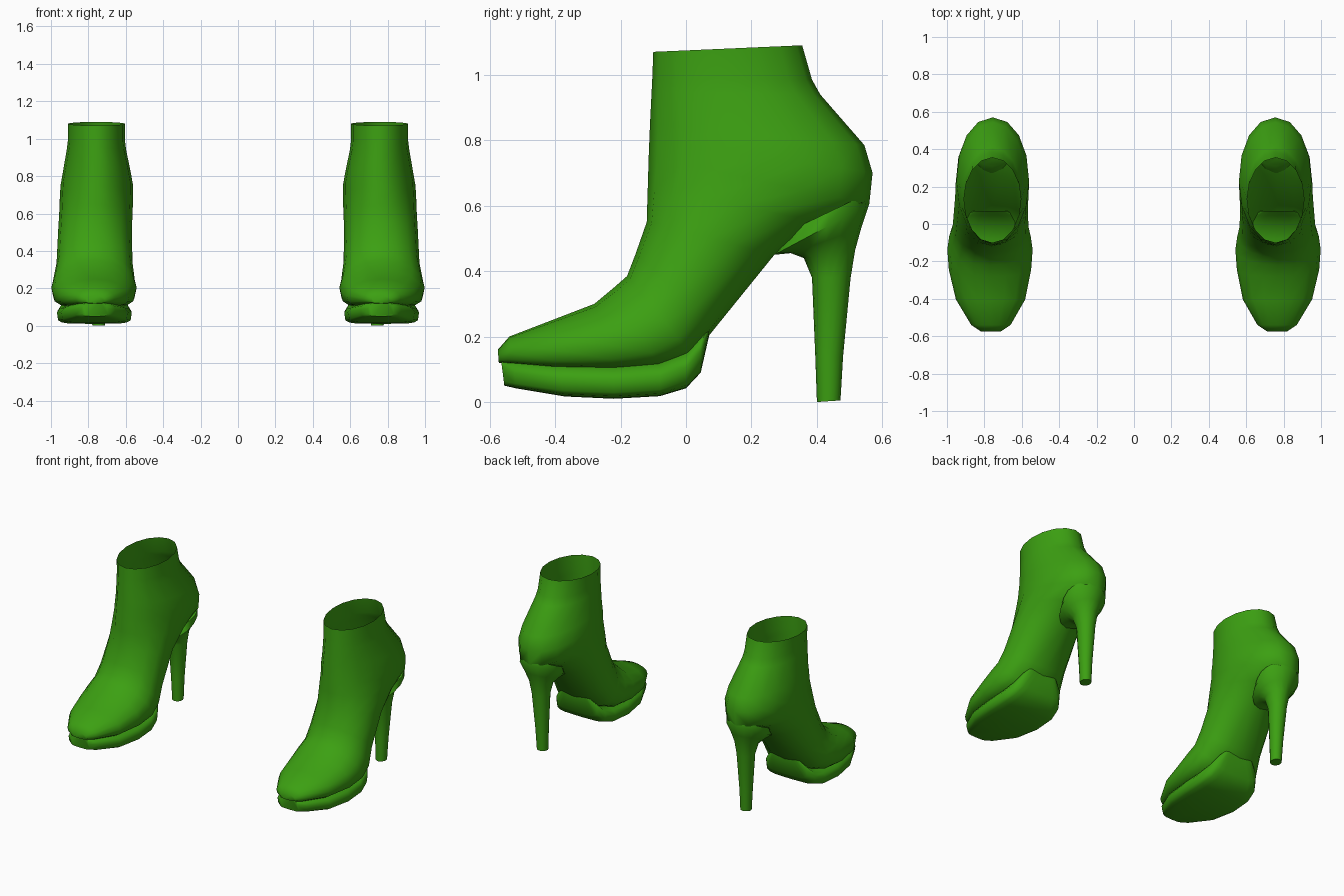
import bpy, bmesh, math

if "Cube" in bpy.data.objects:
    bpy.data.objects.remove(bpy.data.objects["Cube"])

green = bpy.data.materials.new("green leather")
green.use_nodes = True
colour = (0.045, 0.35, 0.006, 1)
green.diffuse_color = colour
bsdf = next(n for n in green.node_tree.nodes if n.type == "BSDF_PRINCIPLED")
bsdf.inputs["Base Color"].default_value = colour

SEGMENTS = 16


def signed_power(v, e):
    return math.copysign(abs(v) ** e, v) if abs(v) > 1e-6 else 0.0


def loft(name, rings, side, cap_end=True, smooth=50):
    """Skin rings: (front y, z, back y, z, half width, centre x, widest point, squareness)."""
    bm = bmesh.new()
    loops = []
    for ay, az, by, bz, half, cx, widest, square in rings:
        my, mz = ay + (by - ay) * widest, az + (bz - az) * widest
        loop = []
        for i in range(SEGMENTS):
            t = math.tau * i / SEGMENTS
            c, s = math.cos(t), math.sin(t)
            e = 1.0 if c > 0 else square
            ey, ez = (ay, az) if c > 0 else (by, bz)
            k = abs(signed_power(c, e))
            x = cx + half * signed_power(s, e)
            loop.append(bm.verts.new((side * x, my + (ey - my) * k, mz + (ez - mz) * k)))
        loops.append(loop)
    for a, b in zip(loops, loops[1:]):
        for i in range(SEGMENTS):
            j = (i + 1) % SEGMENTS
            bm.faces.new((a[i], a[j], b[j], b[i]))
    bm.faces.new(loops[0])
    if cap_end:
        bm.faces.new(loops[-1])
    bmesh.ops.recalc_face_normals(bm, faces=bm.faces)
    mesh = bpy.data.meshes.new(name)
    bm.to_mesh(mesh)
    bm.free()
    mesh.materials.append(green)
    obj = bpy.data.objects.new(name, mesh)
    bpy.context.collection.objects.link(obj)
    bpy.ops.object.select_all(action="DESELECT")
    obj.select_set(True)
    bpy.context.view_layer.objects.active = obj
    bpy.ops.object.shade_smooth_by_angle(angle=math.radians(smooth))


# Upper: toe, instep, heel cup, then the open ankle
upper = [
    (-0.575, 0.16, -0.572, 0.12, 0.055, 0.765, 0.5, 0.6),
    (-0.54, 0.20, -0.54, 0.115, 0.105, 0.765, 0.58, 0.6),
    (-0.41, 0.25, -0.40, 0.10, 0.185, 0.767, 0.6, 0.6),
    (-0.28, 0.30, -0.22, 0.095, 0.22, 0.77, 0.6, 0.6),
    (-0.22, 0.35, -0.08, 0.105, 0.228, 0.77, 0.6, 0.65),
    (-0.18, 0.385, 0.02, 0.14, 0.218, 0.77, 0.57, 0.75),
    (-0.155, 0.45, 0.10, 0.24, 0.203, 0.767, 0.54, 0.85),
    (-0.12, 0.55, 0.27, 0.45, 0.197, 0.765, 0.5, 1),
    (-0.117, 0.65, 0.42, 0.55, 0.196, 0.76, 0.5, 1),
    (-0.114, 0.75, 0.56, 0.605, 0.196, 0.757, 0.5, 0.95),
    (-0.112, 0.80, 0.57, 0.70, 0.194, 0.755, 0.5, 0.95),
    (-0.11, 0.85, 0.545, 0.785, 0.182, 0.755, 0.5, 1),
    (-0.105, 0.95, 0.41, 0.94, 0.158, 0.757, 0.5, 1),
    (-0.103, 0.99, 0.385, 0.985, 0.153, 0.757, 0.5, 1),
    (-0.10, 1.07, 0.355, 1.09, 0.153, 0.757, 0.5, 1),
]

# Platform sole: ring ends are its top and bottom
sole = [
    (-0.566, 0.135, -0.555, 0.05, 0.07, 0.765, 0.5, 0.4),
    (-0.53, 0.135, -0.52, 0.042, 0.108, 0.765, 0.5, 0.4),
    (-0.40, 0.13, -0.37, 0.017, 0.177, 0.767, 0.5, 0.4),
    (-0.22, 0.13, -0.22, 0.01, 0.2, 0.768, 0.5, 0.4),
    (-0.08, 0.14, -0.08, 0.018, 0.197, 0.768, 0.5, 0.4),
    (0.0, 0.17, 0.0, 0.042, 0.18, 0.768, 0.5, 0.45),
    (0.045, 0.22, 0.045, 0.09, 0.15, 0.768, 0.5, 0.5),
    (0.07, 0.25, 0.07, 0.20, 0.09, 0.768, 0.5, 0.7),
]

# Stiletto heel: tip up to the flared seat
heel = [
    (0.40, 0.0, 0.472, 0.005, 0.034, 0.745, 0.5, 1),
    (0.395, 0.14, 0.48, 0.14, 0.04, 0.747, 0.5, 1),
    (0.385, 0.38, 0.503, 0.38, 0.056, 0.75, 0.5, 1),
    (0.36, 0.44, 0.517, 0.465, 0.072, 0.752, 0.5, 1),
    (0.32, 0.455, 0.535, 0.53, 0.102, 0.755, 0.5, 1),
    (0.27, 0.45, 0.56, 0.605, 0.135, 0.757, 0.55, 1),
    (0.31, 0.52, 0.55, 0.635, 0.132, 0.757, 0.55, 1),
]

for label, side in (("left", 1), ("right", -1)):
    loft(label + "_boot_upper", upper, side, cap_end=False)
    loft(label + "_platform_sole", sole, side)
    loft(label + "_stiletto_heel", heel, side)
